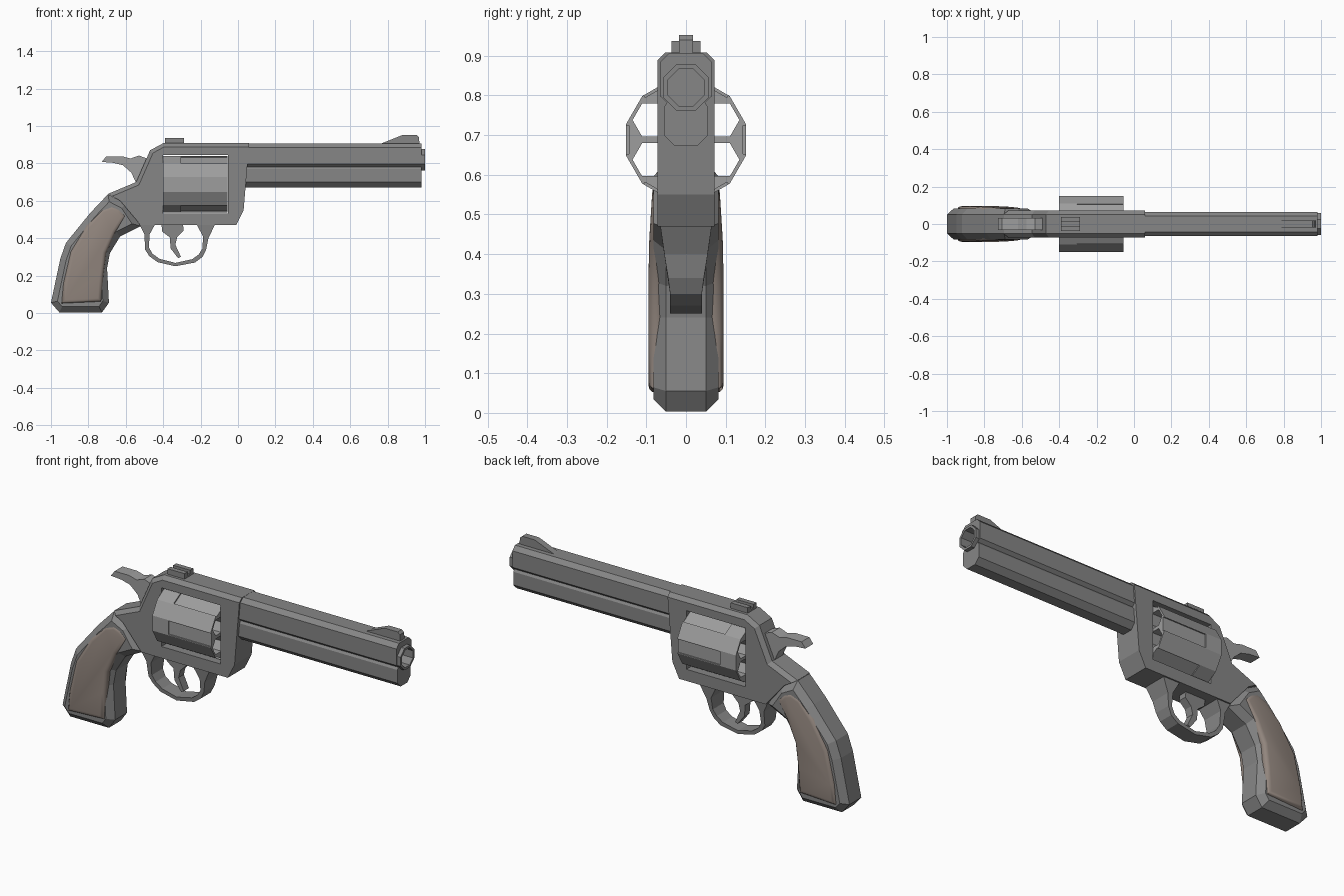
import bpy, bmesh
from math import sin, cos, pi, radians

if "Cube" in bpy.data.objects:
    bpy.data.objects.remove(bpy.data.objects["Cube"])


def prism(name, pts, a, b, axis='y', bevel=0, segments=1, keep=lambda m: True):
    """Extrude a profile from a to b: (x, z) along y, or (y, z) along x."""
    k = 1 if axis == 'y' else 0
    bm = bmesh.new()
    co = [(u, a, v) if k else (a, u, v) for u, v in pts]
    face = bm.faces.new([bm.verts.new(c) for c in co])
    ext = bmesh.ops.extrude_face_region(bm, geom=[face])
    for v in ext['geom']:
        if isinstance(v, bmesh.types.BMVert):
            v.co[k] = b
    bmesh.ops.recalc_face_normals(bm, faces=bm.faces)
    if bevel:
        rim = [e for e in bm.edges if abs(e.verts[0].co[k] - e.verts[1].co[k]) < 1e-6
               and keep((e.verts[0].co + e.verts[1].co) / 2)]
        bmesh.ops.bevel(bm, geom=rim, offset=bevel, segments=segments,
                        profile=0.5, affect='EDGES')
    me = bpy.data.meshes.new(name)
    bm.to_mesh(me)
    bm.free()
    ob = bpy.data.objects.new(name, me)
    bpy.context.collection.objects.link(ob)
    return ob


def slab(name, pts, half, bevel=0, **kw):
    return prism(name, pts, -half, half, 'y', bevel, **kw)


def ngon(n, r, y, z, turn=0):
    return [(y + r * cos(turn + 2 * pi * i / n), z + r * sin(turn + 2 * pi * i / n))
            for i in range(n)]


def cut(ob, cutter, delete=True):
    mod = ob.modifiers.new('cut', 'BOOLEAN')
    mod.operation = 'DIFFERENCE'
    mod.solver = 'EXACT'
    mod.object = cutter
    bpy.context.view_layer.objects.active = ob
    bpy.ops.object.modifier_apply(modifier=mod.name)
    if delete:
        bpy.data.objects.remove(cutter)
    else:
        cutter.hide_render = True


def mirrored(half):
    return half + [(-y, z) for y, z in reversed(half)]


def paint(name, colour, *obs):
    mat = bpy.data.materials.new(name)
    mat.diffuse_color = (*colour, 1)
    mat.use_nodes = True
    mat.node_tree.nodes["Principled BSDF"].inputs["Base Color"].default_value = mat.diffuse_color
    for ob in obs:
        ob.data.materials.clear()
        ob.data.materials.append(mat)


# Frame, chamfered along the top and back, with the window for the drum
frame = slab('frame', [(.06, .908), (.045, .73), (.03, .55), (-.01, .47), (-.52, .47),
                       (-.63, .60), (-.695, .637), (-.545, .70), (-.47, .87), (-.40, .908)],
             .072, .02, keep=lambda m: m.z > .9 or (m.x < -.1 and m.z > .63))
cut(frame, slab('window_cutter', [(-.402, .532), (-.053, .532), (-.053, .845),
                                  (-.402, .845)], .3))

# Drum: twelve sides, six chambers, six flutes
CZ = .688
drum = prism('drum', ngon(12, .156, 0, CZ, radians(15)), -.40, -.055, 'x')
for i in range(6):
    t = radians(30 + 60 * i)
    cut(drum, prism('chamber_cutter', ngon(6, .048, .1 * cos(t), CZ + .1 * sin(t)),
                    -.5, .05, 'x'))
for i in range(6):
    t = radians(60 * i)
    box = [(.144, -.036), (.2, -.036), (.2, .036), (.144, .036)]
    pts = [(u * cos(t) - v * sin(t), CZ + u * sin(t) + v * cos(t)) for u, v in box]
    cut(drum, prism('flute_cutter', pts, -.305, .05, 'x'))

# Barrel with underlug and muzzle crown
barrel = prism('barrel', mirrored([(.042, .907), (.064, .885), (.064, .797), (.048, .782),
                                   (.056, .77), (.056, .70), (.028, .672)]), .03, .98, 'x')
muzzle = prism('muzzle', ngon(8, .063, 0, .82, pi / 8), .95, 1.0, 'x')
bore = prism('bore_cutter', ngon(8, .05, 0, .82, pi / 8), .72, 1.05, 'x')
cut(barrel, bore, False)
cut(muzzle, bore)

# Sights
front_sight = slab('front_sight', [(.75, .90), (.88, .952), (.955, .952), (.968, .94),
                                   (.97, .90)], .018)
rear_sight = prism('rear_sight', mirrored([(.037, .90), (.037, .937), (.011, .937),
                                           (.011, .918)]), -.39, -.29, 'x')

# Hammer
hammer = slab('hammer', [(-.728, .808), (-.705, .838), (-.62, .838), (-.575, .826),
                         (-.53, .842), (-.47, .82), (-.47, .72), (-.545, .695),
                         (-.57, .75), (-.615, .79), (-.665, .803)], .033)

# Trigger guard, flaring to the frame at the top
guard = slab('trigger_guard',
             [(-.53, .48), (-.50, .42), (-.497, .34), (-.475, .305), (-.43, .272),
              (-.335, .25), (-.23, .27), (-.19, .30), (-.17, .34), (-.158, .40),
              (-.12, .48), (-.225, .48), (-.187, .41), (-.19, .345), (-.21, .313),
              (-.245, .288), (-.335, .268), (-.42, .29), (-.457, .317), (-.476, .35),
              (-.473, .42), (-.44, .48)], .04)
for v in guard.data.vertices:
    v.co.y *= 1 + .65 * max(0, min(1, (v.co.z - .31) / .16))

# Trigger
trigger = slab('trigger', [(-.41, .48), (-.295, .48), (-.29, .44), (-.325, .405),
                           (-.335, .365), (-.305, .30), (-.32, .293), (-.36, .345),
                           (-.365, .405), (-.405, .435)], .022)

# Grip body
grip = slab('grip', [(-.695, .635), (-.79, .535), (-.92, .375), (-.95, .29), (-1, .055),
                     (-.955, .003), (-.727, .003), (-.69, .055), (-.70, .24), (-.685, .32),
                     (-.63, .41), (-.52, .465), (-.60, .585)], .082, .032)

# Wooden grip panels, rounded and slightly thinner at the top
panel = [(-.675, .575), (-.635, .56), (-.597, .52), (-.655, .43), (-.705, .32), (-.72, .2),
         (-.73, .06), (-.945, .05), (-.935, .16), (-.895, .33), (-.81, .47), (-.73, .555)]
panels = []
for side, s in (('front', -1), ('back', 1)):
    ob = prism(side + '_grip_panel', panel, s * .05, s * .095, 'y', .02, 3)
    for v in ob.data.vertices:
        v.co.y *= 1 - .1 * max(0, min(1, (v.co.z - .4) / .15))
    bpy.ops.object.select_all(action='DESELECT')
    ob.select_set(True)
    bpy.context.view_layer.objects.active = ob
    bpy.ops.object.shade_smooth_by_angle(angle=radians(40))
    panels.append(ob)

# Dark and lighter gunmetal, wood
paint('dark_metal', (.24, .24, .24), frame, barrel, muzzle, front_sight, rear_sight, grip,
      trigger, guard)
paint('light_metal', (.34, .34, .34), drum, hammer)
paint('wood', (.29, .24, .21), *panels)
